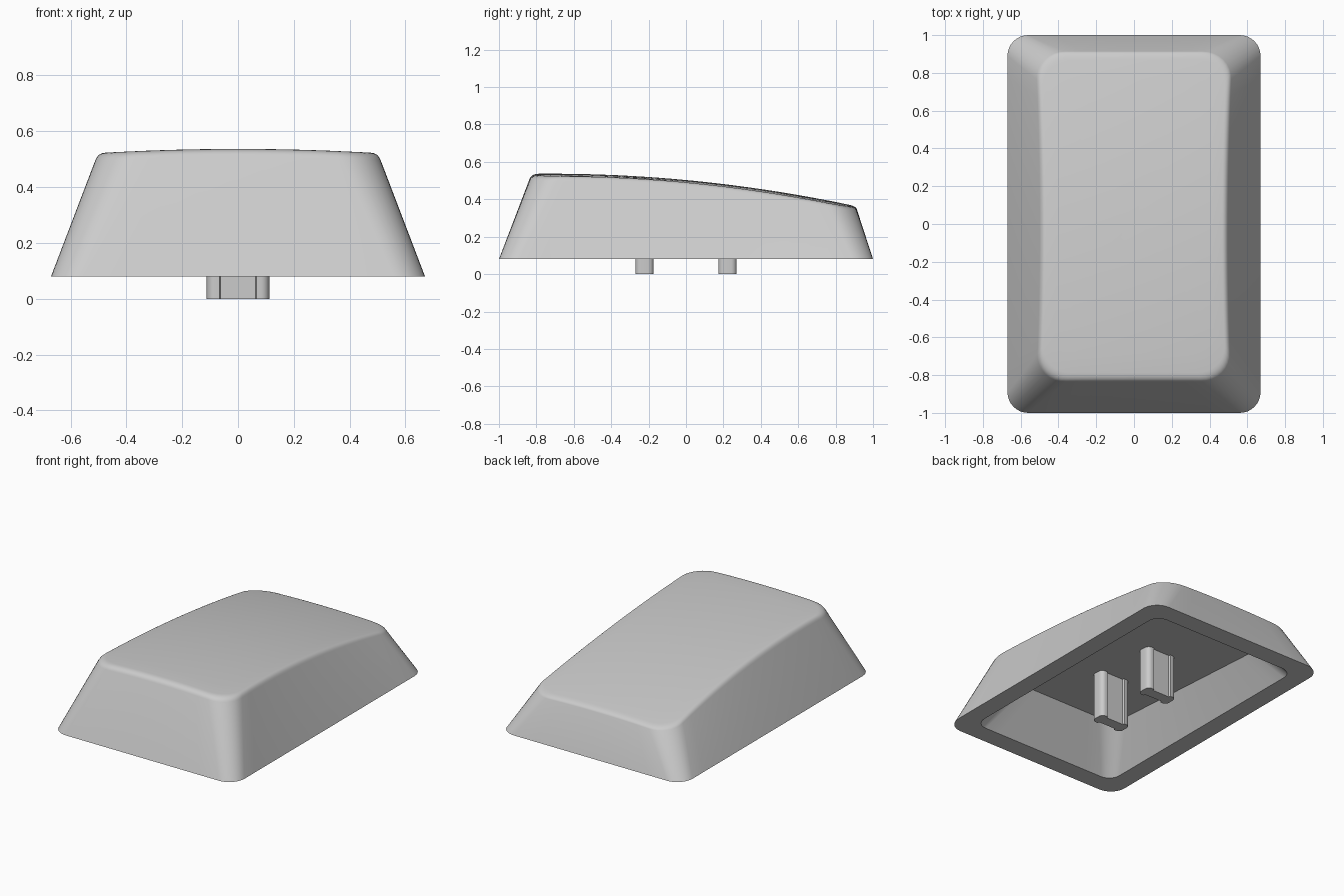
import bpy, bmesh, math
from mathutils import Vector

if "Cube" in bpy.data.objects:
    bpy.data.objects.remove(bpy.data.objects["Cube"], do_unlink=True)

grey = bpy.data.materials.new("light_grey")
grey.use_nodes = True
grey.diffuse_color = (0.6, 0.6, 0.6, 1)
grey.node_tree.nodes["Principled BSDF"].inputs["Base Color"].default_value = (0.6, 0.6, 0.6, 1)

BASE_Z = 0.08


def top_z(x, y):
    """Crowned top that falls away towards the back."""
    return 0.537 - 0.0655 * (y + 0.72) ** 2 - 0.06 * x * x


def ceiling_z(x, y):
    """Gently sloping roof of the cavity."""
    return 0.31 - 0.06 * y


def outline(hx, y0, y1, r, arc=8, long_cuts=16, short_cuts=8):
    """Rounded rectangle, counter-clockwise, always the same point count."""
    corners = [(hx - r, y1 - r), (r - hx, y1 - r), (r - hx, y0 + r), (hx - r, y0 + r)]
    arcs = []
    for k, (cx, cy) in enumerate(corners):
        angles = [math.pi / 2 * (k + i / arc) for i in range(arc + 1)]
        arcs.append([Vector((cx + r * math.cos(a), cy + r * math.sin(a), 0)) for a in angles])
    pts = []
    for k in range(4):
        pts += arcs[k]
        a, b = arcs[k][-1], arcs[(k + 1) % 4][0]
        cuts = long_cuts if k % 2 else short_cuts
        pts += [a.lerp(b, i / cuts) for i in range(1, cuts)]
    return pts


def finish(bm, name):
    bmesh.ops.recalc_face_normals(bm, faces=bm.faces)
    mesh = bpy.data.meshes.new(name)
    bm.to_mesh(mesh)
    bm.free()
    mesh.materials.append(grey)
    obj = bpy.data.objects.new(name, mesh)
    bpy.context.collection.objects.link(obj)
    bpy.ops.object.select_all(action='DESELECT')
    obj.select_set(True)
    bpy.context.view_layer.objects.active = obj
    bpy.ops.object.shade_smooth_by_angle(angle=math.radians(30))


def at_height(points, height):
    return [Vector((p.x, p.y, height(p.x, p.y))) for p in points]


# Outer outlines: flared base, and a waisted top edge
base = at_height(outline(0.67, -1, 1, 0.11), lambda x, y: BASE_Z)
top = outline(0.488, -0.826, 0.908, 0.15)
for p in top:
    p.x *= 1 + 0.06 * p.y ** 2
top = at_height(top, top_z)
centre = Vector((0, 0.04, 0))


def shrunk_top(s):
    return at_height([centre + (p - centre) * s for p in top], top_z)


# Cavity outlines
ceiling = at_height(outline(0.405, -0.68, 0.76, 0.12), ceiling_z)
mouth = at_height(outline(0.545, -0.872, 0.872, 0.08), lambda x, y: BASE_Z)

# Rings from the cavity ceiling, over the rim, up the wall and across the top
wall_end = [a.lerp(b, 0.94) for a, b in zip(base, top)]
inner_edge = shrunk_top(0.955)
rings = [ceiling, mouth, base]
for i in range(7):
    t = i / 6
    rings.append([a.lerp(b, t).lerp(b.lerp(c, t), t)
                  for a, b, c in zip(wall_end, top, inner_edge)])
rings += [shrunk_top(0.955 * (1 - i / 8)) for i in range(1, 8)]

bm = bmesh.new()
loops = [[bm.verts.new(p) for p in ring] for ring in rings]
n = len(base)
for lower, upper in zip(loops, loops[1:]):
    for i in range(n):
        j = (i + 1) % n
        bm.faces.new((lower[i], lower[j], upper[j], upper[i]))
bm.faces.new(loops[0])
tip = bm.verts.new((0, centre.y, top_z(0, centre.y)))
for i in range(n):
    bm.faces.new((loops[-1][i], loops[-1][(i + 1) % n], tip))
finish(bm, "cap_shell")


# Mounting prongs: I-shaped section with rounded flanges
def prong(name, y):
    half, inner, depth, web, r = 0.112, 0.063, 0.049, 0.036, 0.03
    quarter = [(inner, web), (inner + 0.004, depth)]
    for i in range(7):
        a = math.pi / 2 * (1 - i / 6)
        quarter.append((half - r + r * math.cos(a), depth - r + r * math.sin(a)))
    right = quarter + [(px, -py) for px, py in reversed(quarter)]
    section = right + [(-px, -py) for px, py in right]
    bm = bmesh.new()
    face = bm.faces.new([bm.verts.new((px, y + py, 0)) for px, py in section])
    grown = bmesh.ops.extrude_face_region(bm, geom=[face])["geom"]
    verts = [v for v in grown if isinstance(v, bmesh.types.BMVert)]
    bmesh.ops.translate(bm, verts=verts, vec=(0, 0, ceiling_z(0, y) + 0.01))
    finish(bm, name)


prong("front_prong", -0.222)
prong("back_prong", 0.222)
